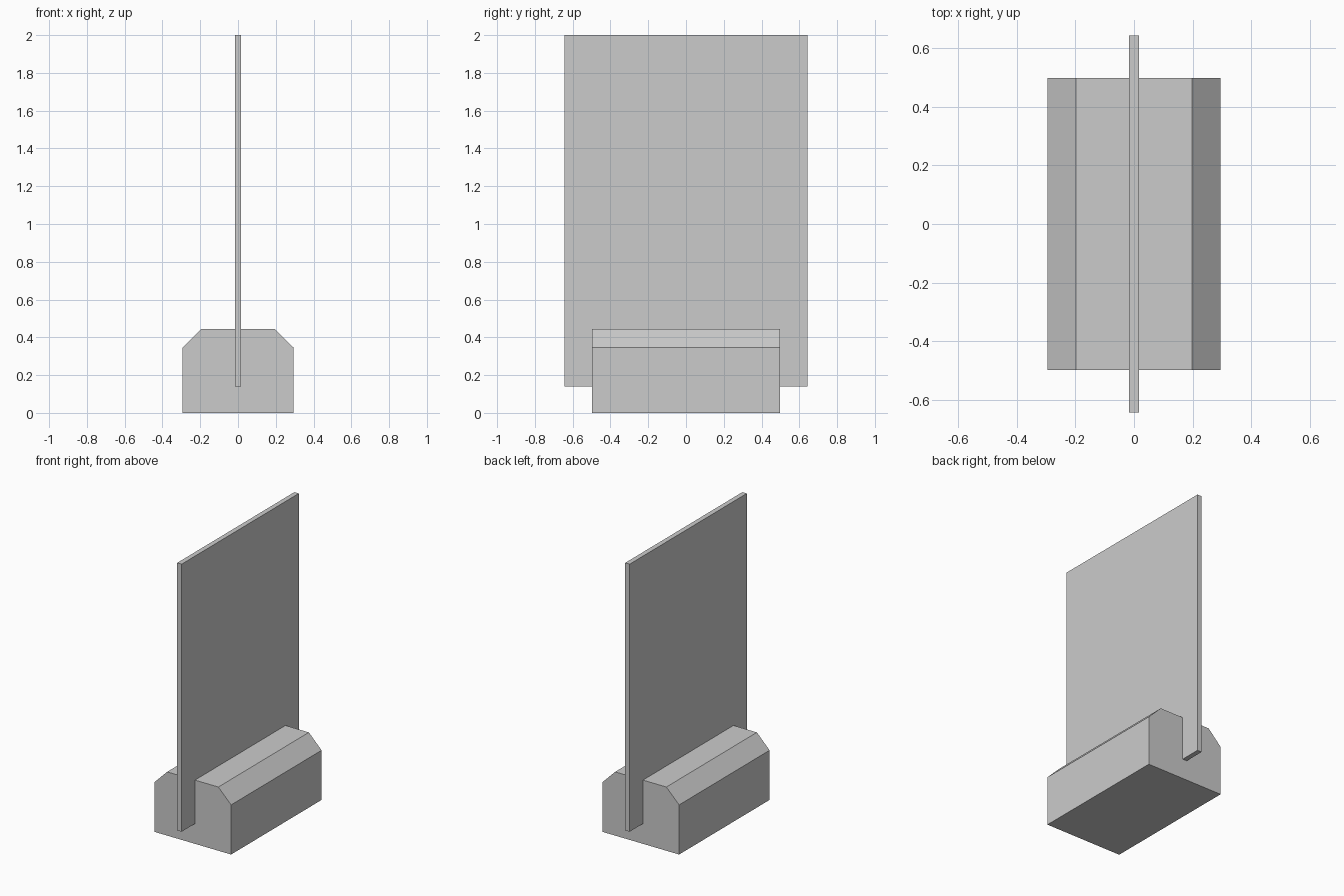
import bpy, bmesh

if "Cube" in bpy.data.objects:
    bpy.data.objects.remove(bpy.data.objects["Cube"])


def extrude_profile(name, half_profile, half_length):
    """Mirror an (x, z) half outline about x = 0 and extrude it along y."""
    outline = half_profile + [(-x, z) for x, z in reversed(half_profile)]
    bm = bmesh.new()
    face = bm.faces.new([bm.verts.new((x, -half_length, z)) for x, z in outline])
    result = bmesh.ops.extrude_face_region(bm, geom=[face])
    verts = [v for v in result["geom"] if isinstance(v, bmesh.types.BMVert)]
    bmesh.ops.translate(bm, verts=verts, vec=(0, 2 * half_length, 0))
    bmesh.ops.recalc_face_normals(bm, faces=bm.faces)
    mesh = bpy.data.meshes.new(name)
    bm.to_mesh(mesh)
    bm.free()
    obj = bpy.data.objects.new(name, mesh)
    bpy.context.collection.objects.link(obj)
    return obj


# Heavy base block with chamfered top edges
extrude_profile("base_block", [(0.295, 0), (0.295, 0.345), (0.197, 0.443)], 0.497)

# Thin upright panel set into the base and overhanging both ends
extrude_profile("upright_panel", [(0.017, 0.14), (0.017, 2.0)], 0.643)
